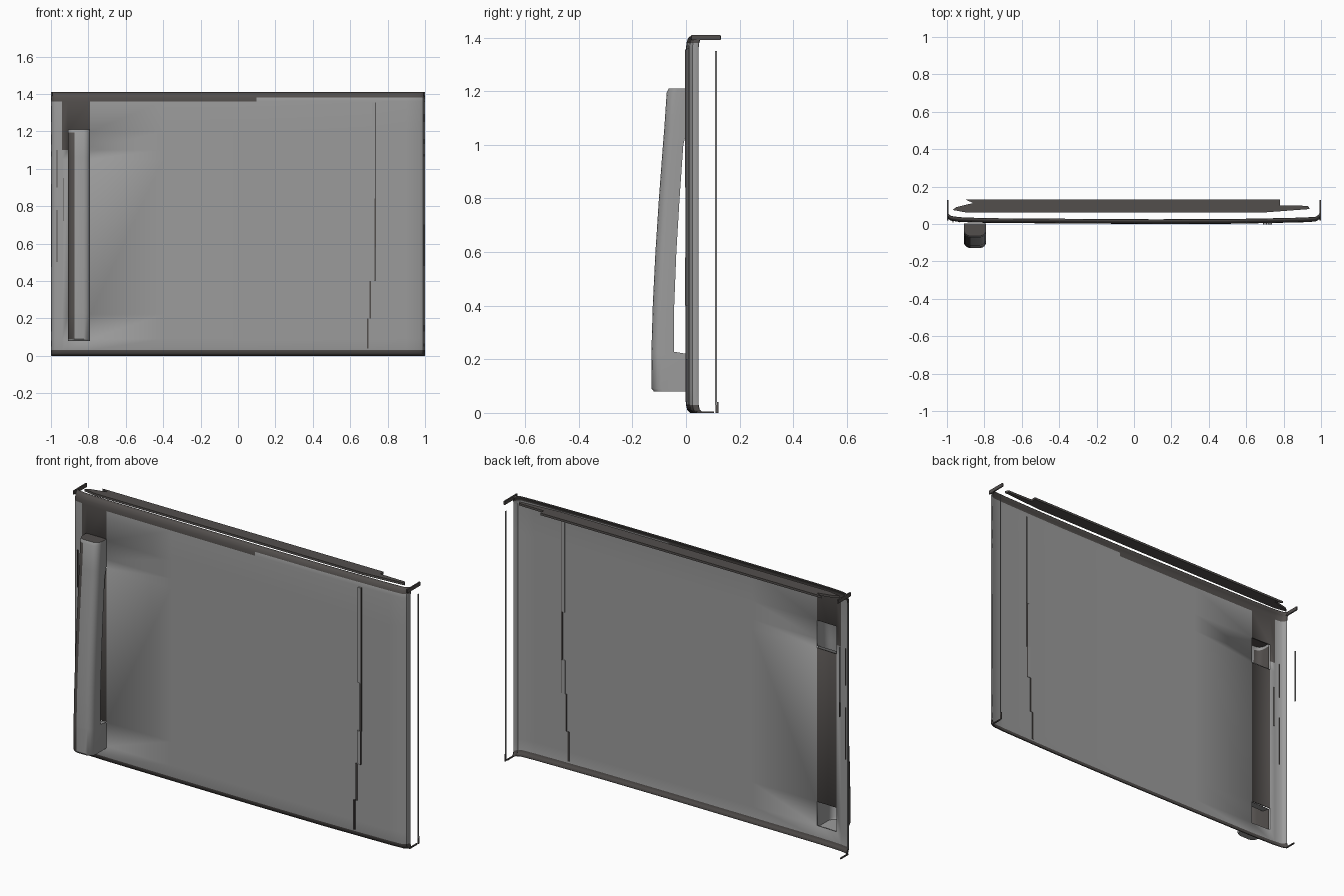
import bpy
import bmesh
from math import cos, sin, pi

cube = bpy.data.objects.get("Cube")
if cube:
    bpy.data.objects.remove(cube)


def material(name, rgb):
    m = bpy.data.materials.new(name)
    m.use_nodes = True
    m.diffuse_color = (*rgb, 1)
    bsdf = m.node_tree.nodes["Principled BSDF"]
    bsdf.inputs["Base Color"].default_value = (*rgb, 1)
    bsdf.inputs["Roughness"].default_value = 0.7
    return m


GREY = material("satin grey", (0.33, 0.33, 0.33))
DARK = material("dark trim", (0.085, 0.077, 0.073))


def finish(name, bm, mats, thickness=0, smooth=True):
    """Turn a bmesh into a named object, optionally thickened towards the back."""
    mesh = bpy.data.meshes.new(name)
    bm.to_mesh(mesh)
    bm.free()
    obj = bpy.data.objects.new(name, mesh)
    bpy.context.collection.objects.link(obj)
    for m in mats:
        mesh.materials.append(m)
    if thickness:
        mod = obj.modifiers.new("thickness", 'SOLIDIFY')
        mod.thickness = thickness
        mod.offset = -1
    if smooth:
        bpy.ops.object.select_all(action='DESELECT')
        obj.select_set(True)
        bpy.context.view_layer.objects.active = obj
        bpy.ops.object.shade_smooth_by_angle(angle=0.6)
    return obj


def box(name, x, y, z, mat):
    """Axis-aligned box from three (min, max) ranges."""
    bm = bmesh.new()
    bmesh.ops.create_cube(bm, size=1)
    for v in bm.verts:
        v.co = [lo + (c + 0.5) * (hi - lo) for c, (lo, hi) in zip(v.co, (x, y, z))]
    return finish(name, bm, [mat], smooth=False)


# Door skin: a bowed sheet with rolled edges and two openings behind the handle
columns = [(-1, .045), (-.995, .03), (-.98, .018), (-.94, .012), (-.91, .01),
           (-.79, .006), (-.4, .003), (.1, 0), (.5, .001), (.72, .005),
           (.9, .009), (.97, .013), (.99, .024), (1, .045)]
rows = [(0, .016), (.012, .004), (.03, 0), (.09, 0), (.22, 0), (1.05, 0), (1.1, 0),
        (1.2, 0), (1.36, 0), (1.38, .002), (1.398, .008), (1.41, .022)]


def is_dark(x, z):
    if z < .03 or z > (1.36 if x < .1 else 1.38):
        return True
    left = -.94 if z > 1.1 else -.91
    return left < x < -.79 and z > .09


def is_opening(x, z):
    return -.91 < x < -.79 and (.09 < z < .22 or 1.05 < z < 1.2)


bm = bmesh.new()
grid = [[bm.verts.new((x, yx + yz, z)) for x, yx in columns] for z, yz in rows]
for j in range(len(rows) - 1):
    for i in range(len(columns) - 1):
        x = (columns[i][0] + columns[i + 1][0]) / 2
        z = (rows[j][0] + rows[j + 1][0]) / 2
        if not is_opening(x, z):
            f = bm.faces.new((grid[j][i], grid[j][i + 1],
                              grid[j + 1][i + 1], grid[j + 1][i]))
            f.material_index = int(is_dark(x, z))
finish("door_skin", bm, [GREY, DARK], thickness=.005)

# Hollow curved handle: (height, front depth, back depth) of each section
sections = [(.08, -.12, .004), (.09, -.128, .004), (.22, -.129, .004), (.228, -.129, -.045),
            (.4, -.124, -.044), (.6, -.114, -.036), (.8, -.101, -.024),
            (1.0, -.086, -.01), (1.06, -.081, .004), (1.195, -.072, .004), (1.21, -.064, .004)]
LEFT, RIGHT, ROUND = -.91, -.79, .035


def handle_loop(front, back):
    pts = [(LEFT, back)]
    for cx, start in ((LEFT + ROUND, pi), (RIGHT - ROUND, 1.5 * pi)):
        pts += [(cx + ROUND * cos(start + k * pi / 8),
                 front + ROUND + ROUND * sin(start + k * pi / 8)) for k in range(5)]
    return pts + [(RIGHT, back)]


bm = bmesh.new()
loops = [[bm.verts.new((x, y, z)) for x, y in handle_loop(f, b)] for z, f, b in sections]
for lower, upper in zip(loops, loops[1:]):
    n = len(lower)
    for i in range(n):
        k = (i + 1) % n
        quad = (lower[i], lower[k], upper[k], upper[i])
        if k == 0 and all(v.co.y > 0 for v in quad):
            continue  # open where the handle meets the skin
        face = bm.faces.new(quad)
        mid = face.calc_center_median()
        if mid.x < -.87 and .15 < mid.z < 1.2:
            face.material_index = 1
bm.faces.new(loops[0][::-1])
bm.faces.new(loops[-1]).material_index = 1
finish("door_handle", bm, [GREY, DARK])

# Top flange set back from the skin
bm = bmesh.new()
outline = [(-.97, .075), (-.9, .062), (.7, .062), (.94, .08), (.93, .097), (.78, .1),
           (.78, .13), (-.9, .13), (-.86, .112), (-.95, .09)]
bm.faces.new([bm.verts.new((x, y, 1.405)) for x, y in outline])
finish("top_flange", bm, [DARK], thickness=.012, smooth=False)

# Corner tabs joining the skin to the rear rim
for name, side in (("right", -1), ("left", 1)):
    xs = sorted((side * .993, side))
    box("top_tab_" + name, xs, (.02, .128), (1.39, 1.41), DARK)
    box("bottom_tab_" + name, xs, (.04, .105), (0, .006), DARK)

# Thin rear rims on the two sides
box("rear_rim_left", (.996, 1), (.108, .115), (.03, 1.35), GREY)
box("rear_rim_left_foot", (.996, 1), (.11, .122), (0, .04), DARK)
box("rear_rim_right", (-1, -.996), (.108, .115), (.85, 1.15), GREY)

# Broken seam between the main panel and the side panel
for i, (x, z0, z1) in enumerate([(.725, .84, 1.355), (.733, .58, .84),
                                 (.722, .4, .58), (.708, .2, .4), (.694, .04, .2)]):
    half = .009 if i in (0, 2) else .004
    box(f"panel_seam_{i + 1}", (x - half, x + half), (-.002, .013), (z0, z1),
        GREY if i in (0, 2) else DARK)
    if i in (0, 2):
        box(f"seam_line_{i + 1}", (x + half, x + half + .004), (-.003, .014), (z0, z1), DARK)

# Narrow trim marks beside the handle
for i, (x, z0, z1) in enumerate([(-.968, .9, 1.1), (-.932, .72, .95), (-.968, .5, .78)]):
    box(f"edge_trim_{i + 1}", (x - .002, x + .002), (.009, .022), (z0, z1), DARK)
